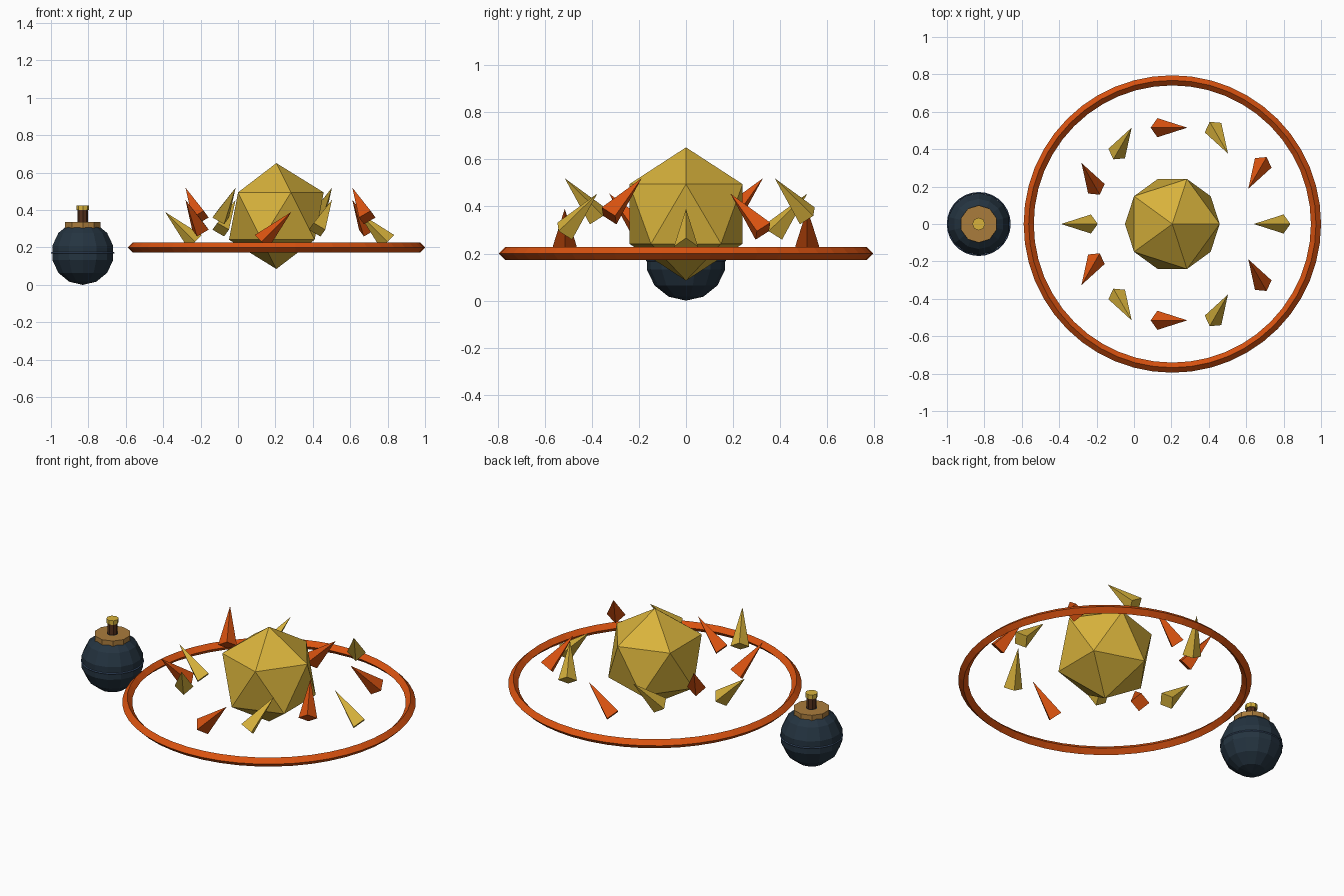
import bpy
from math import radians, cos, sin, pi

if "Cube" in bpy.data.objects:
    bpy.data.objects.remove(bpy.data.objects["Cube"])


def material(name, rgb):
    mat = bpy.data.materials.new(name)
    mat.use_nodes = True
    colour = (*rgb, 1.0)
    mat.diffuse_color = colour
    for node in mat.node_tree.nodes:
        if node.type == "BSDF_PRINCIPLED":
            node.inputs["Base Color"].default_value = colour
    return mat


gold = material("gold", (0.69, 0.45, 0.045))
orange = material("burnt orange", (0.70, 0.085, 0.005))
navy = material("dark navy", (0.018, 0.034, 0.052))
brass = material("brass", (0.40, 0.20, 0.045))
brown = material("dark brown", (0.09, 0.03, 0.012))
steel = material("steel blue", (0.06, 0.11, 0.21))


def finish(name, mat):
    obj = bpy.context.object
    obj.name = name
    obj.data.name = name
    obj.data.materials.append(mat)
    return obj


def cylinder(name, mat, x, bottom, top, radius, sides):
    bpy.ops.mesh.primitive_cylinder_add(
        vertices=sides, radius=radius, depth=top - bottom,
        location=(x, 0, (bottom + top) / 2))
    return finish(name, mat)


def torus(name, mat, x, z, major, minor, sides):
    bpy.ops.mesh.primitive_torus_add(
        location=(x, 0, z), major_radius=major, minor_radius=minor,
        major_segments=sides, minor_segments=4)
    return finish(name, mat)


# Central crystal and the ring around it
blast_x = 0.205
bpy.ops.mesh.primitive_ico_sphere_add(
    subdivisions=1, radius=0.283, location=(blast_x, 0, 0.368))
finish("core_crystal", gold)
torus("shock_ring", orange, blast_x, 0.2, 0.768, 0.027, 48)

# Twelve flying shards, stepped in height and turning twice as fast as they orbit
for i in range(12):
    angle = i * pi / 6
    bpy.ops.mesh.primitive_cone_add(
        vertices=4, radius1=0.051, radius2=0, depth=0.226,
        location=(blast_x + 0.515 * cos(angle), 0.515 * sin(angle),
                  0.31 + 0.065 * (i % 3)),
        rotation=(0, radians(45), pi + 2 * angle))
    finish(f"shard_{i + 1}", orange if i % 2 else gold)

# Round flask: body, seam, collar, neck and cap
flask_x = -0.83
bpy.ops.mesh.primitive_uv_sphere_add(
    segments=14, ring_count=7, radius=0.171, location=(flask_x, 0, 0.171))
finish("flask_body", navy)
torus("flask_seam", steel, flask_x, 0.171, 0.167, 0.004, 28)
cylinder("flask_collar", brass, flask_x, 0.27, 0.335, 0.1, 10)
cylinder("flask_neck", brown, flask_x, 0.33, 0.405, 0.028, 8)
cylinder("flask_cap", gold, flask_x, 0.4, 0.425, 0.034, 8)
